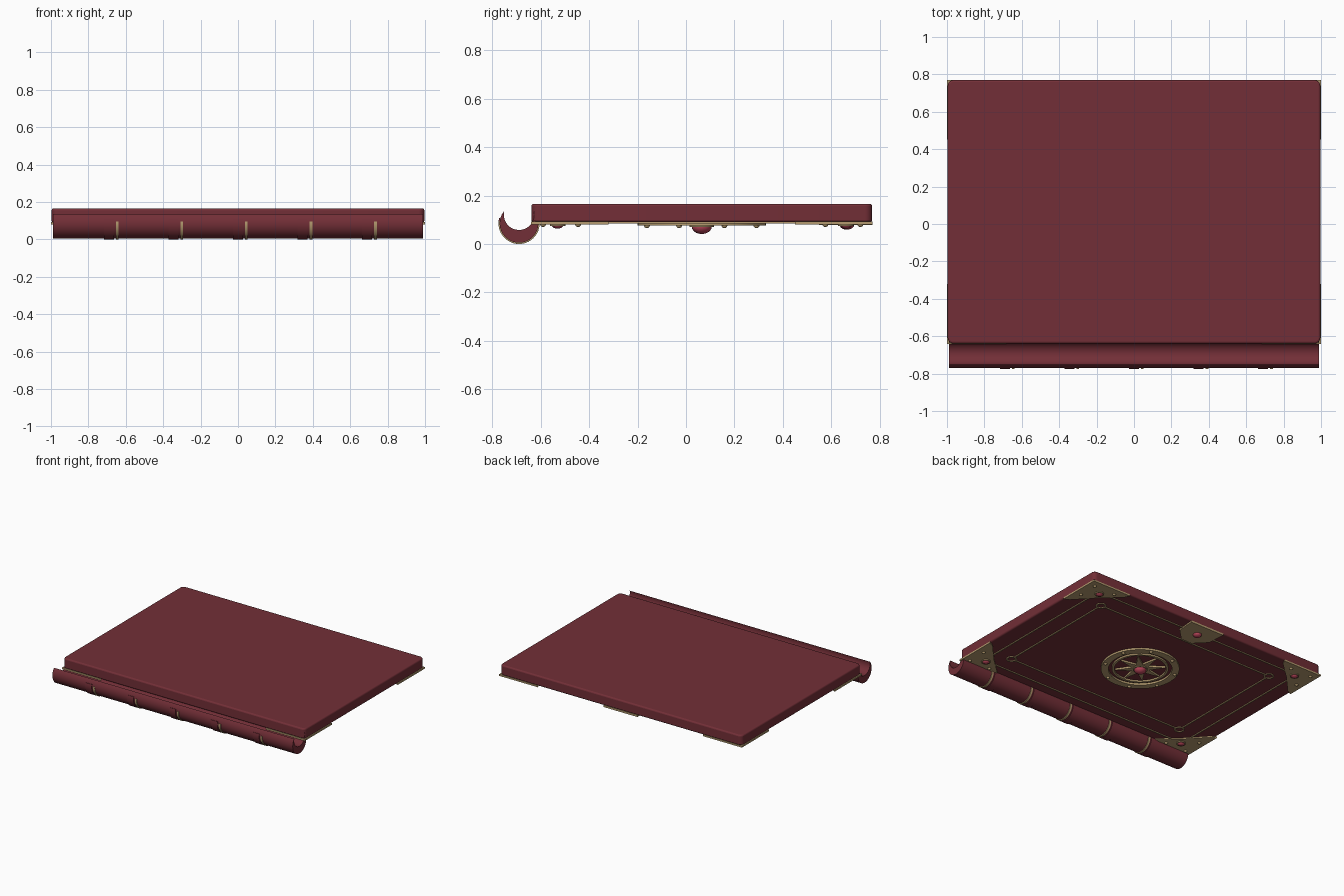
import bpy, bmesh
from math import sin, cos, pi, radians
from mathutils import Vector

old = bpy.data.objects.get("Cube")
if old:
    bpy.data.objects.remove(old, do_unlink=True)


def material(name, rgb):
    m = bpy.data.materials.new(name)
    m.use_nodes = True
    m.diffuse_color = (*rgb, 1)
    m.node_tree.nodes["Principled BSDF"].inputs["Base Color"].default_value = (*rgb, 1)
    return m


RED = material("red_leather", (0.17, 0.028, 0.038))
GOLD = material("old_gold", (0.46, 0.33, 0.16))
GEM = material("ruby", (0.48, 0.06, 0.10))

CY = 0.065      # middle of the board in y
UNDER = 0.09    # underside of the board
SIDES = [(sx, sy) for sx in (-1, 1) for sy in (-1, 1)]


def finish(bm, name, mat, smooth=False):
    bmesh.ops.recalc_face_normals(bm, faces=bm.faces[:])
    me = bpy.data.meshes.new(name)
    bm.to_mesh(me)
    bm.free()
    me.materials.append(mat)
    ob = bpy.data.objects.new(name, me)
    bpy.context.scene.collection.objects.link(ob)
    if smooth:
        bpy.ops.object.select_all(action='DESELECT')
        ob.select_set(True)
        bpy.context.view_layer.objects.active = ob
        bpy.ops.object.shade_smooth_by_angle(angle=radians(35))
    return ob


def prism(name, pts, low, high, mat, axis="z", smooth=False):
    """Extrude an outline: (x, y) along z, or (y, z) along x."""
    bm = bmesh.new()
    place = (lambda a, b, h: (a, b, h)) if axis == "z" else (lambda a, b, h: (h, a, b))
    face = bm.faces.new([bm.verts.new(place(a, b, low)) for a, b in pts])
    ext = bmesh.ops.extrude_face_region(bm, geom=[face])
    moved = [v for v in ext["geom"] if isinstance(v, bmesh.types.BMVert)]
    bmesh.ops.translate(bm, verts=moved, vec=Vector(place(0, 0, high - low)))
    return finish(bm, name, mat, smooth)


def arc(cx, cy, r, start, end, n):
    angles = [radians(start + (end - start) * i / n) for i in range(n + 1)]
    return [(cx + r * cos(a), cy + r * sin(a)) for a in angles]


def dome(name, x, y, z, r, depth, mat):
    bm = bmesh.new()
    bmesh.ops.create_uvsphere(bm, u_segments=16, v_segments=10, radius=1)
    bmesh.ops.scale(bm, verts=bm.verts, vec=(r, r, depth))
    bmesh.ops.translate(bm, verts=bm.verts, vec=(x, y, z))
    return finish(bm, name, mat, True)


def ring(name, x, y, r_in, r_out, low, high, mat, n=48):
    """Flat washer with a rectangular section."""
    bm = bmesh.new()
    section = [(r_in, low), (r_out, low), (r_out, high), (r_in, high)]
    loops = [[bm.verts.new((x + r * cos(2 * pi * i / n), y + r * sin(2 * pi * i / n), z))
              for r, z in section] for i in range(n)]
    for i in range(n):
        a, b = loops[i], loops[(i + 1) % n]
        for k in range(4):
            bm.faces.new((a[k], a[(k + 1) % 4], b[(k + 1) % 4], b[k]))
    return finish(bm, name, mat, True)


def bar(name, x0, x1, y0, y1, low, high, mat):
    return prism(name, [(x0, y0), (x1, y0), (x1, y1), (x0, y1)], low, high, mat)


# Cover board with rounded corners and softened edges
R = 0.03
outline = []
for sx, sy, start in ((1, 1, 0), (-1, 1, 90), (-1, -1, 180), (1, -1, 270)):
    outline += arc(sx * (0.996 - R), CY + sy * (0.704 - R), R, start, start + 90, 6)
board = prism("cover_board", outline, UNDER, 0.166, RED, smooth=True)
bevel = board.modifiers.new("soft_edge", 'BEVEL')
bevel.width, bevel.segments = 0.01, 3
bevel.limit_method, bevel.angle_limit = 'ANGLE', radians(40)

# Spine: a crescent running the length of the book
SY, SZ = -0.69, 0.085
crescent = arc(SY, SZ, 0.08, 140, 400, 36) + arc(SY, 0.121, 0.063, 374, 166, 28)
prism("spine", crescent, -0.99, 0.99, RED, "x", True)

# Raised leather bands with a gold wire beside each one
for i in range(-2, 3):
    x = i * 0.345
    band = arc(SY, SZ, 0.085, 165, 360, 28) + arc(SY, SZ, 0.076, 360, 165, 28)
    prism("spine_band", band, x - 0.027, x + 0.027, RED, "x", True)
    wire = arc(SY, SZ, 0.085, 173, 360, 28) + arc(SY, SZ, 0.076, 360, 173, 28)
    prism("spine_wire", wire, x + 0.038, x + 0.052, GOLD, "x", True)


# Gold border lines on the underside
def border(name, hx, hy, gap, w):
    for s in (-1, 1):
        y, x = CY + s * hy, s * hx
        bar(name, gap - hx, hx - gap, y - w, y + w, UNDER - 0.006, UNDER + 0.002, GOLD)
        bar(name, x - w, x + w, CY - hy + gap, CY + hy - gap, UNDER - 0.006, UNDER + 0.002, GOLD)


border("outer_border", 0.87, 0.60, 0, 0.005)
border("inner_border", 0.74, 0.47, 0.032, 0.005)
for sx, sy in SIDES:
    ring("border_loop", sx * 0.74, CY + sy * 0.47, 0.025, 0.036,
         UNDER - 0.006, UNDER + 0.002, GOLD, 24)

# Corner plates, each with a gem and rivets
plate = [(0, 0), (0.32, 0), (0.30, 0.04), (0.17, 0.16), (0.04, 0.30), (0, 0.32)]
for sx, sy in SIDES:
    def at(u, v):
        return sx * (1 - u), CY + sy * (0.706 - v)
    prism("corner_plate", [at(u, v) for u, v in plate], 0.081, 0.093, GOLD)
    gx, gy = at(0.14, 0.11)
    ring("corner_gem_setting", gx, gy, 0.022, 0.032, 0.075, 0.083, GOLD, 24)
    dome("corner_gem", gx, gy, 0.081, 0.026, 0.018, GEM)
    for u, v in ((0.22, 0.05), (0.05, 0.195), (0.05, 0.05)):
        dome("corner_rivet", *at(u, v), 0.081, 0.012, 0.011, GOLD)

# Clasp plate at the middle of the opening edge
half = [(0.14, 0.706), (0.13, 0.57), (0.045, 0.485)]
clasp = [(x, CY + y) for x, y in half] + [(-x, CY + y) for x, y in reversed(half)]
prism("clasp_plate", clasp, 0.079, 0.093, GOLD)
dome("clasp_gem", 0, 0.665, 0.079, 0.03, 0.02, GEM)

# Central medallion: two rings, rivets, an eight-pointed star and a gem
ring("medallion_rim", 0, CY, 0.215, 0.265, 0.076, UNDER + 0.002, GOLD)
ring("medallion_inner_ring", 0, CY, 0.175, 0.192, 0.078, UNDER + 0.002, GOLD)
for k in range(8):
    a = radians(22.5 + 45 * k)
    dome("medallion_rivet", 0.245 * cos(a), CY + 0.245 * sin(a), 0.076, 0.012, 0.011, GOLD)
star = []
for k in range(16):
    r = 0.06 if k % 2 else 0.17
    star.append((r * cos(k * pi / 8), CY + r * sin(k * pi / 8)))
prism("medallion_star", star, 0.077, UNDER + 0.002, GOLD)
ring("medallion_gem_setting", 0, CY, 0.036, 0.05, 0.070, 0.080, GOLD, 32)
dome("medallion_gem", 0, CY, 0.073, 0.042, 0.032, GEM)
